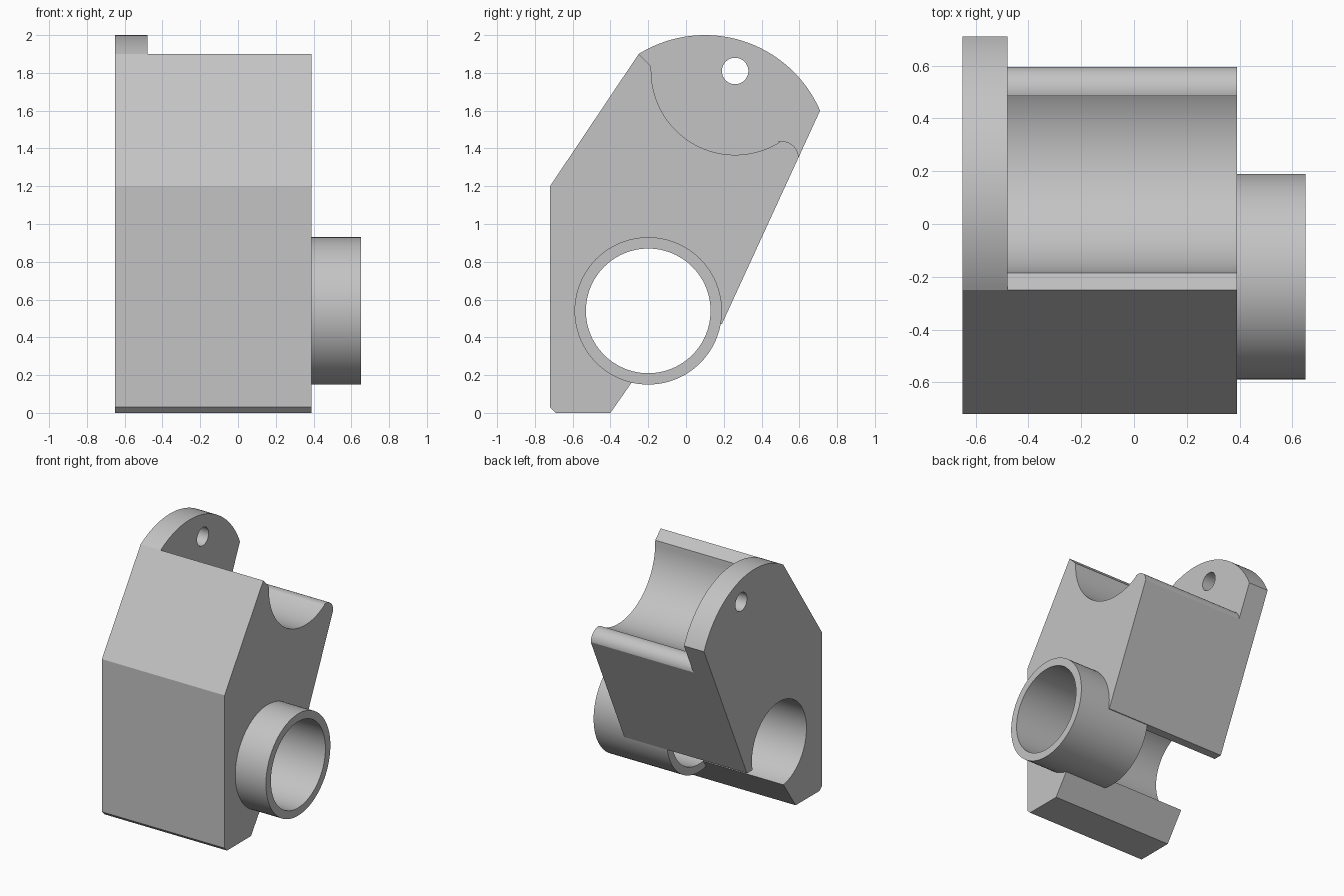
import bpy, bmesh
from math import sin, cos, radians

cube = bpy.data.objects.get("Cube")
if cube:
    bpy.data.objects.remove(cube, do_unlink=True)

grey = bpy.data.materials.new("plain_grey")
grey.use_nodes = True
colour = (0.55, 0.55, 0.55, 1)
grey.diffuse_color = colour
grey.node_tree.nodes["Principled BSDF"].inputs["Base Color"].default_value = colour


def arc(y, z, r, start, end, n):
    """Points on an arc in the side plane, angles in degrees."""
    angles = [radians(start + (end - start) * i / n) for i in range(n + 1)]
    return [(y + r * cos(a), z + r * sin(a)) for a in angles]


def extrude(name, profile, x0, x1):
    """Solid made by sweeping a side profile along x."""
    bm = bmesh.new()
    face = bm.faces.new([bm.verts.new((x0, y, z)) for y, z in profile])
    swept = bmesh.ops.extrude_face_region(bm, geom=[face])
    moved = [v for v in swept["geom"] if isinstance(v, bmesh.types.BMVert)]
    bmesh.ops.translate(bm, vec=(x1 - x0, 0, 0), verts=moved)
    bmesh.ops.recalc_face_normals(bm, faces=bm.faces)
    mesh = bpy.data.meshes.new(name)
    bm.to_mesh(mesh)
    bm.free()
    mesh.materials.append(grey)
    obj = bpy.data.objects.new(name, mesh)
    bpy.context.collection.objects.link(obj)
    return obj


def cylinder(name, y, z, r, x0, x1, n=96):
    return extrude(name, arc(y, z, r, 0, 360, n)[:-1], x0, x1)


def combine(target, tool, operation):
    mod = target.modifiers.new(operation.lower(), "BOOLEAN")
    mod.operation = operation
    mod.solver = "EXACT"
    mod.object = tool
    bpy.context.view_layer.objects.active = target
    bpy.ops.object.modifier_apply(modifier=mod.name)
    bpy.data.objects.remove(tool, do_unlink=True)


LEFT, RIGHT, PLATE = 0.39, -0.65, -0.48
BORE = (-0.2, 0.54)
PIN = (0.26, 1.81)

# Full bracket outline, with a wedge slot opening from the bore
outline = [(-0.72, 1.2), (-0.72, 0.03), (-0.69, 0), (-0.40, 0),
           (-0.25, 0.215), BORE, (0.12, 0.47), (0.19, 0.47)]
outline += arc(0.1, 1.335, 0.665, 23.5, 121.8, 48)
bracket = extrude("bracket_body", outline, RIGHT, LEFT)

# Scoop with a rounded rear lip, leaving the end plate standing
scoop = [(-0.30, 1.95), (-0.185, 1.835)]
scoop += arc(*PIN, 0.444, 180, 302, 48)
scoop += arc(0.508, 1.35, 0.088, 105, 0, 16)
scoop += [(1, 1.35), (1, 2.2), (-0.30, 2.2)]
combine(bracket, extrude("scoop_cutter", scoop, PLATE, 0.6), "DIFFERENCE")

# Projecting tube, through bore and pin hole
combine(bracket, cylinder("tube", *BORE, 0.39, 0.03, 0.65), "UNION")
combine(bracket, cylinder("bore_cutter", *BORE, 0.33, -1, 1), "DIFFERENCE")
combine(bracket, cylinder("pin_cutter", *PIN, 0.07, -1, 0, 48), "DIFFERENCE")

bpy.ops.object.select_all(action="DESELECT")
bracket.select_set(True)
bpy.context.view_layer.objects.active = bracket
bpy.ops.object.shade_smooth_by_angle(angle=radians(25))
